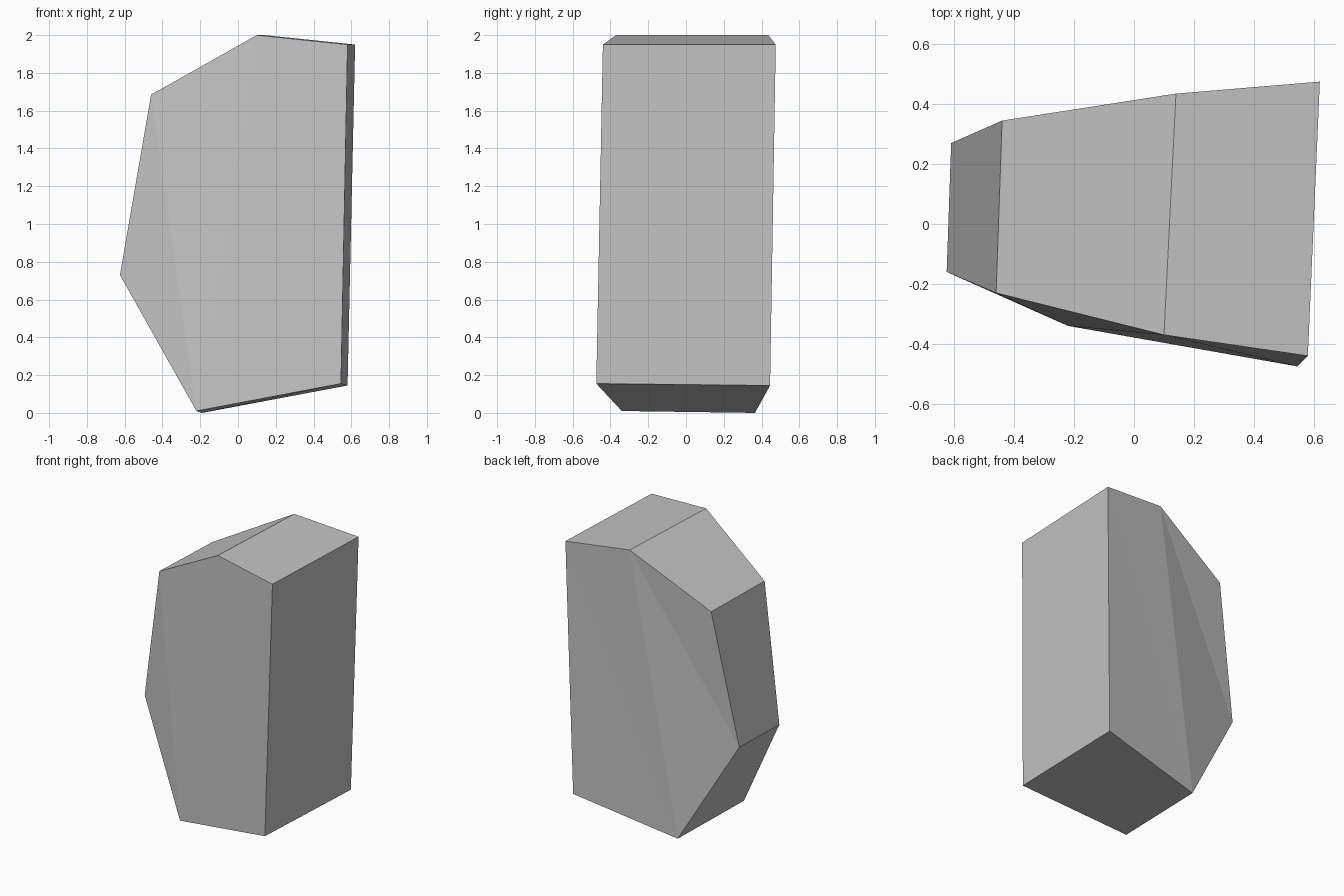
import bpy
import bmesh

default_cube = bpy.data.objects.get("Cube")
if default_cube:
    bpy.data.objects.remove(default_cube, do_unlink=True)

# Stone colour
stone = bpy.data.materials.new("stone grey")
stone.use_nodes = True
grey = (0.55, 0.55, 0.55, 1)
stone.diffuse_color = grey
shader = next(n for n in stone.node_tree.nodes if n.type == "BSDF_PRINCIPLED")
shader.inputs["Base Color"].default_value = grey

# Six-sided outlines of the front and back, listed from the foot
front_outline = [
    (-0.22, -0.34, 0.01),
    (0.545, -0.475, 0.155),
    (0.58, -0.44, 1.95),
    (0.10, -0.37, 2.0),
    (-0.46, -0.23, 1.685),
    (-0.625, -0.16, 0.73),
]
back_outline = [
    (-0.19, 0.365, 0),
    (0.58, 0.445, 0.145),
    (0.62, 0.475, 1.95),
    (0.14, 0.435, 2.0),
    (-0.44, 0.345, 1.68),
    (-0.61, 0.27, 0.73),
]

bm = bmesh.new()
front = [bm.verts.new(p) for p in front_outline]
back = [bm.verts.new(p) for p in back_outline]
foot, heel, corner, peak, shoulder, belly = range(len(front))

# Slightly warped front and back, split into facets
for tri in ((shoulder, belly, foot), (peak, shoulder, foot),
            (peak, foot, heel), (peak, heel, corner)):
    bm.faces.new([front[i] for i in tri])
for tri in ((peak, shoulder, belly), (peak, belly, foot),
            (corner, peak, foot), (corner, foot, heel)):
    bm.faces.new([back[i] for i in reversed(tri)])

# Side band; the sloping top is folded along its diagonal
for i in range(len(front)):
    j = (i + 1) % len(front)
    if i == peak:
        bm.faces.new((front[i], back[j], back[i]))
        bm.faces.new((front[i], front[j], back[j]))
    else:
        bm.faces.new((front[j], front[i], back[i], back[j]))

bmesh.ops.recalc_face_normals(bm, faces=bm.faces[:])
mesh = bpy.data.meshes.new("stone_block")
bm.to_mesh(mesh)
bm.free()
mesh.materials.append(stone)
block = bpy.data.objects.new("stone_block", mesh)
bpy.context.collection.objects.link(block)
